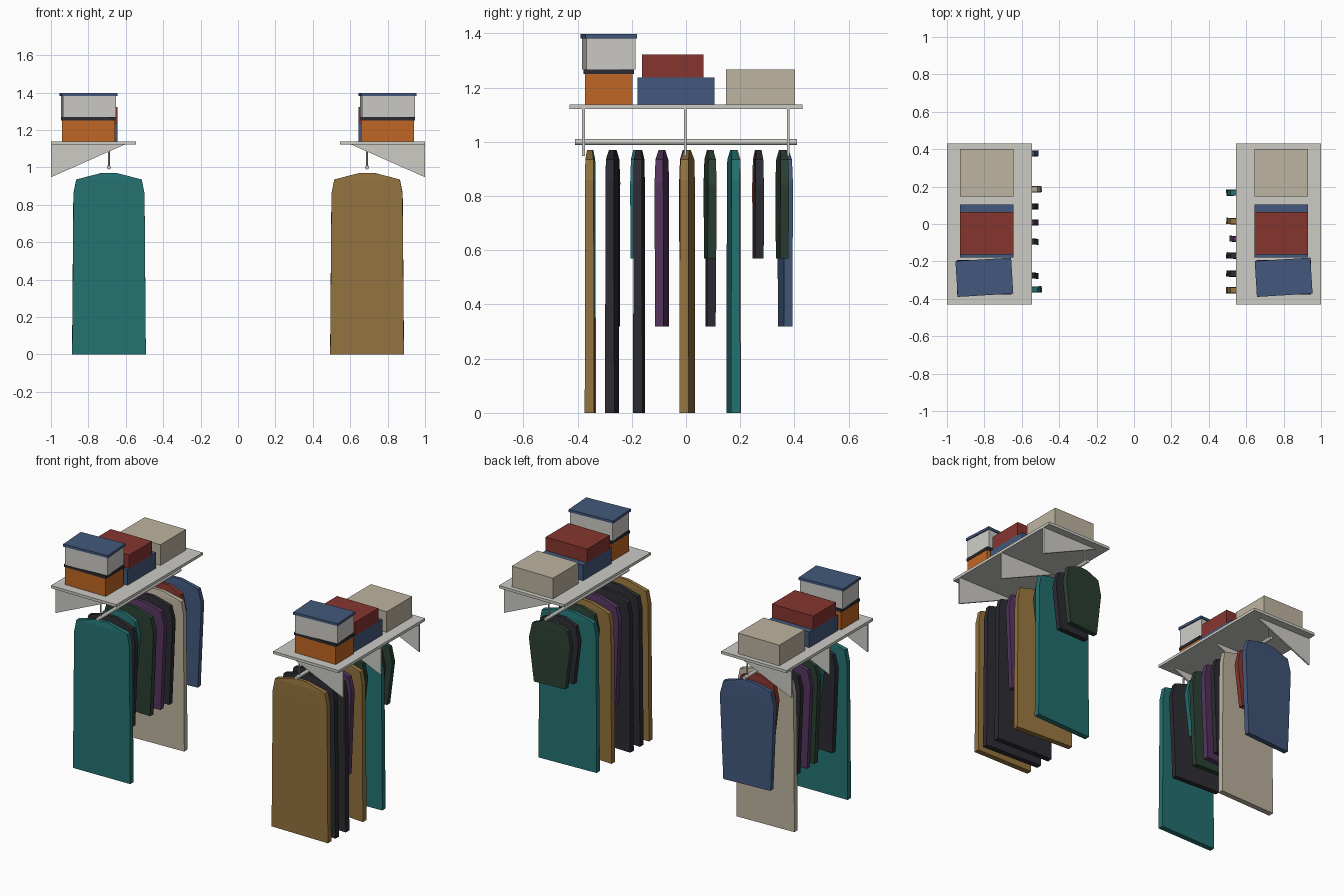
import bpy, bmesh, math
from mathutils import Matrix

if "Cube" in bpy.data.objects:
    bpy.data.objects.remove(bpy.data.objects["Cube"])

# ---- flat colours (given as display values, stored linear)
def lin(c):
    c /= 255
    return c / 12.92 if c < 0.04045 else ((c + 0.055) / 1.055) ** 2.4

PALETTE = {
    "light_grey": (204, 203, 197), "blue": (66, 88, 124), "red": (134, 53, 47),
    "orange": (192, 102, 36), "beige": (190, 180, 160), "charcoal": (44, 43, 50),
    "teal": (36, 114, 113), "gold": (147, 115, 61), "purple": (84, 53, 95),
    "dark_green": (43, 64, 50),
}
MATS = {}
for name, rgb in PALETTE.items():
    m = bpy.data.materials.new(name)
    m.diffuse_color = (*[lin(c) for c in rgb], 1)
    m.use_nodes = True
    m.node_tree.nodes["Principled BSDF"].inputs["Base Color"].default_value = m.diffuse_color
    MATS[name] = m

def finish(name, bm, colour, loc=(0, 0, 0), angle=0):
    bmesh.ops.recalc_face_normals(bm, faces=bm.faces)
    me = bpy.data.meshes.new(name)
    bm.to_mesh(me)
    bm.free()
    me.materials.append(MATS[colour])
    ob = bpy.data.objects.new(name, me)
    ob.location = loc
    ob.rotation_euler.z = math.radians(angle)
    bpy.context.collection.objects.link(ob)
    return ob

def box(name, colour, x, y, z0, z1, w, d, angle=0):
    bm = bmesh.new()
    bmesh.ops.create_cube(bm, size=1, matrix=Matrix.Diagonal((w, d, z1 - z0, 1)))
    return finish(name, bm, colour, (x, y, (z0 + z1) / 2), angle)

def cylinder(name, colour, loc, r, length, sides, along_y=False):
    bm = bmesh.new()
    rot = Matrix.Rotation(math.pi / 2, 4, 'X') if along_y else Matrix()
    bmesh.ops.create_cone(bm, cap_ends=True, segments=sides, radius1=r, radius2=r,
                          depth=length, matrix=rot)
    return finish(name, bm, colour, loc)

# ---- triangular shelf bracket, wall side at x = side
def bracket(name, side, y, t=0.01):
    bm = bmesh.new()
    pts = [(1.0, 1.122), (1.0, 0.947), (0.605, 1.122)]
    f = bm.faces.new([bm.verts.new((side * x, y - t / 2, z)) for x, z in pts])
    ext = bmesh.ops.extrude_face_region(bm, geom=[f])
    bmesh.ops.translate(bm, vec=(0, t, 0),
                        verts=[v for v in ext["geom"] if isinstance(v, bmesh.types.BMVert)])
    finish(name, bm, "light_grey")

# ---- garment: stacked rectangular rings (z, half width, half depth)
CUTS = {
    "long": [(0, .197, .017), (.86, .19, .016), (.935, .175, .015), (.97, .04, .010)],
    "mid": [(.318, .157, .016), (.85, .18, .016), (.935, .158, .014), (.97, .038, .010)],
    "short": [(.57, .105, .016), (.84, .138, .016), (.935, .118, .014), (.97, .032, .010)],
}

def garment(name, cut, colour, x, y, angle):
    bm = bmesh.new()
    rings = [[bm.verts.new((sx * w, sy * d, z)) for sx, sy in ((-1, -1), (1, -1), (1, 1), (-1, 1))]
             for z, w, d in CUTS[cut]]
    bm.faces.new(rings[0])
    bm.faces.new(rings[-1])
    for a, b in zip(rings, rings[1:]):
        for i in range(4):
            j = (i + 1) % 4
            bm.faces.new((a[i], a[j], b[j], b[i]))
    finish(name, bm, colour, (x, y, 0), angle)

# ---- clothes on each rail, front to back: cut, colour, y, turn
RAILS = {
    -1: [("long", "teal", -.353, 1), ("mid", "charcoal", -.268, -3),
         ("short", "teal", -.183, -3), ("mid", "dark_green", -.089, -2),
         ("mid", "purple", 0, 3), ("mid", "charcoal", .091, 1),
         ("long", "beige", .18, 2), ("short", "red", .265, -2),
         ("mid", "blue", .366, 4)],
    1: [("long", "gold", -.355, -.5), ("long", "charcoal", -.273, -2.5),
        ("long", "charcoal", -.173, -1.5), ("mid", "purple", -.089, -3.5),
        ("long", "gold", .005, -3.5), ("short", "dark_green", .089, 3.5),
        ("long", "teal", .175, 2.5), ("short", "charcoal", .268, 1.5),
        ("short", "dark_green", .355, 4)],
}

for s, label in ((-1, "left"), (1, "right")):
    # shelf, brackets and hanging rail
    box(label + "_shelf", "light_grey", s * .773, 0, 1.121, 1.138, .454, .86)
    for i, y in enumerate((-.378, -.003, .377)):
        bracket(f"{label}_bracket_{i}", s, y)
        cylinder(f"{label}_rail_support_{i}", "light_grey", (s * .69, y, 1.061), .005, .122, 8)
    cylinder(label + "_rail", "light_grey", (s * .69, 0, 1.0), .011, .82, 12, True)
    # clothes
    for i, (cut, colour, y, a) in enumerate(RAILS[s]):
        garment(f"{label}_{cut}_garment_{i}", cut, colour, s * .69, y, a)
    # front stack of lidded boxes, the upper one slightly turned
    bx = s * .80
    box(label + "_lower_box", "orange", bx, -.285, 1.138, 1.25, .283, .177)
    box(label + "_lower_lid", "charcoal", bx, -.285, 1.25, 1.268, .291, .185)
    box(label + "_upper_box", "light_grey", bx, -.285, 1.268, 1.382, .284, .181, 3.5)
    box(label + "_upper_lid", "blue", bx, -.285, 1.382, 1.398, .298, .192, 3.5)
    # middle stack and rear box
    mx = s * .787
    box(label + "_middle_box", "blue", mx, -.037, 1.138, 1.237, .287, .284)
    box(label + "_middle_top_box", "red", mx, -.049, 1.237, 1.322, .287, .228)
    box(label + "_rear_box", "beige", mx, .275, 1.138, 1.268, .287, .254)
